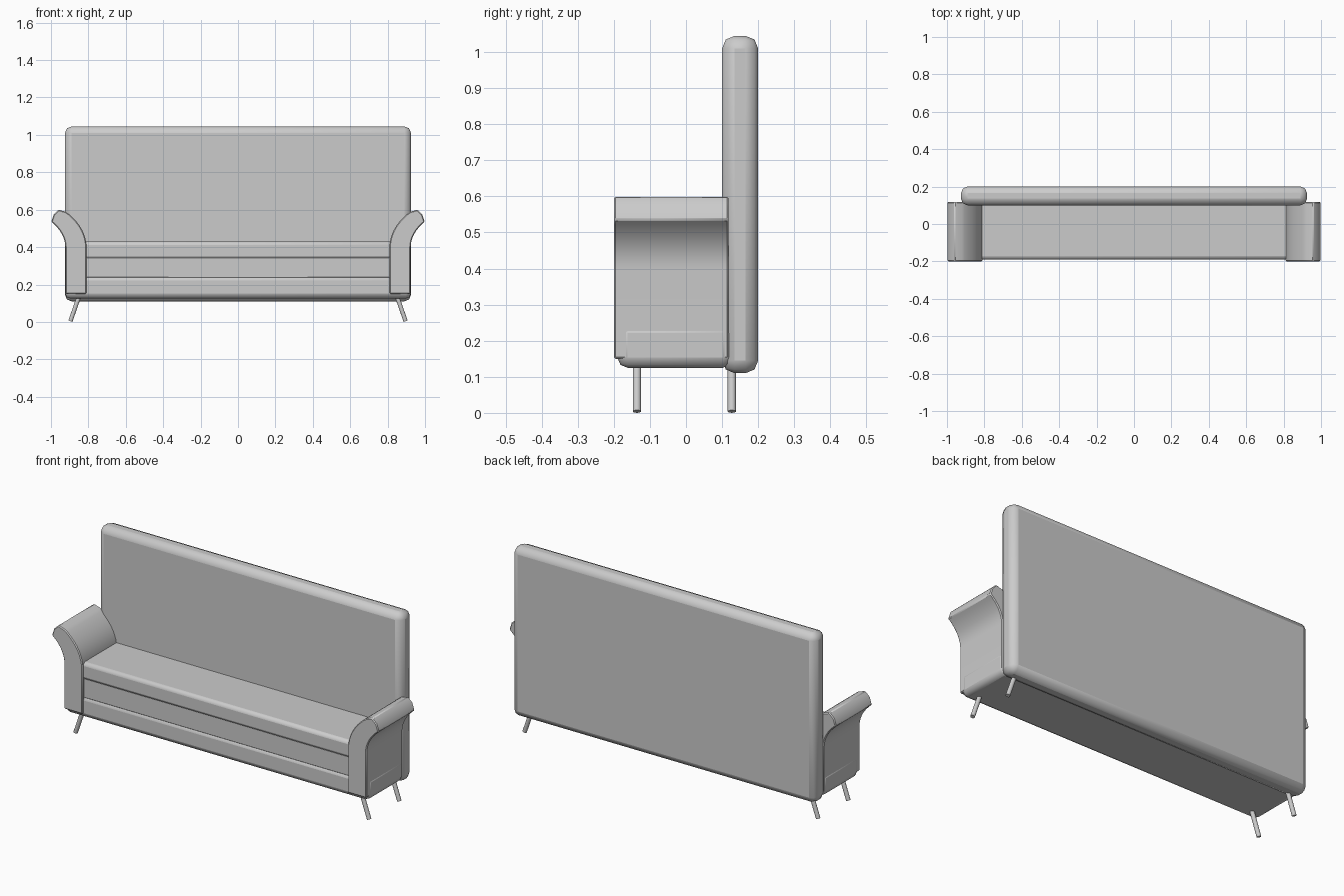
import bpy
import bmesh
import math
from mathutils import Vector

cube = bpy.data.objects.get("Cube")
if cube:
    bpy.data.objects.remove(cube, do_unlink=True)

# Single upholstery colour
grey = bpy.data.materials.new("grey")
grey.use_nodes = True
colour = (0.6, 0.6, 0.6, 1)
grey.diffuse_color = colour
grey.node_tree.nodes["Principled BSDF"].inputs["Base Color"].default_value = colour


def finish(name, bm, bevel=0, segments=1, limit=30):
    """Turn a bmesh into a bevelled, smooth-shaded object."""
    bmesh.ops.recalc_face_normals(bm, faces=bm.faces)
    mesh = bpy.data.meshes.new(name)
    bm.to_mesh(mesh)
    bm.free()
    mesh.materials.append(grey)
    obj = bpy.data.objects.new(name, mesh)
    bpy.context.collection.objects.link(obj)
    if bevel:
        mod = obj.modifiers.new("soft_edges", 'BEVEL')
        mod.width = bevel
        mod.segments = segments
        mod.limit_method = 'ANGLE'
        mod.angle_limit = math.radians(limit)
    bpy.ops.object.select_all(action='DESELECT')
    obj.select_set(True)
    bpy.context.view_layer.objects.active = obj
    bpy.ops.object.shade_smooth_by_angle(angle=math.radians(40))
    return obj


def padded_box(name, low, high, bevel, segments=2):
    low, high = Vector(low), Vector(high)
    bm = bmesh.new()
    bmesh.ops.create_cube(bm, size=1)
    for v in bm.verts:
        v.co = (low + high) / 2 + v.co * (high - low)
    return finish(name, bm, bevel, segments)


def arc(start, control, end, steps=8):
    """Quadratic curve used for the flared arm outline."""
    a, c, b = Vector(start), Vector(control), Vector(end)
    return [a * (1 - t) ** 2 + c * 2 * t * (1 - t) + b * t * t
            for t in (i / steps for i in range(steps + 1))]


# Back, base, seat support and cushion
padded_box("backrest", (-0.925, 0.1, 0.11), (0.925, 0.2, 1.045), 0.035)
padded_box("base", (-0.925, -0.19, 0.125), (0.925, 0.13, 0.25), 0.028)
padded_box("seat_support", (-0.83, -0.186, 0.235), (0.83, 0.13, 0.345), 0.004, 1)
padded_box("seat_cushion", (-0.83, -0.19, 0.335), (0.83, 0.13, 0.43), 0.018)


# Flared arm: outline in x and z, extruded along y
def arm(name, side):
    outline = [Vector((0.81, 0.15)), Vector((0.923, 0.15))]
    outline += arc((0.923, 0.40), (0.925, 0.475), (0.998, 0.535))
    outline += [Vector((0.985, 0.575)), Vector((0.958, 0.6)), Vector((0.92, 0.588))]
    outline += arc((0.905, 0.578), (0.812, 0.50), (0.81, 0.40))
    bm = bmesh.new()
    face = bm.faces.new([bm.verts.new((side * p.x, -0.2, p.y)) for p in outline])
    moved = bmesh.ops.extrude_face_region(bm, geom=[face])["geom"]
    bmesh.ops.translate(bm, vec=(0, 0.318, 0),
                        verts=[v for v in moved if isinstance(v, bmesh.types.BMVert)])
    finish(name, bm, 0.005, 1, 60)


# Splayed round leg
def leg(name, side, y):
    top, foot = Vector((side * 0.84, y, 0.165)), Vector((side * 0.896, y, 0.004))
    axis = foot - top
    bm = bmesh.new()
    bmesh.ops.create_cone(bm, cap_ends=True, segments=16, radius1=0.0115,
                          radius2=0.0115, depth=axis.length)
    turn = axis.to_track_quat('Z', 'Y').to_matrix()
    for v in bm.verts:
        v.co = turn @ v.co + (top + foot) / 2
    finish(name, bm)


for label, side in (("left", 1), ("right", -1)):
    arm(label + "_arm", side)
    leg(label + "_front_leg", side, -0.136)
    leg(label + "_back_leg", side, 0.127)
